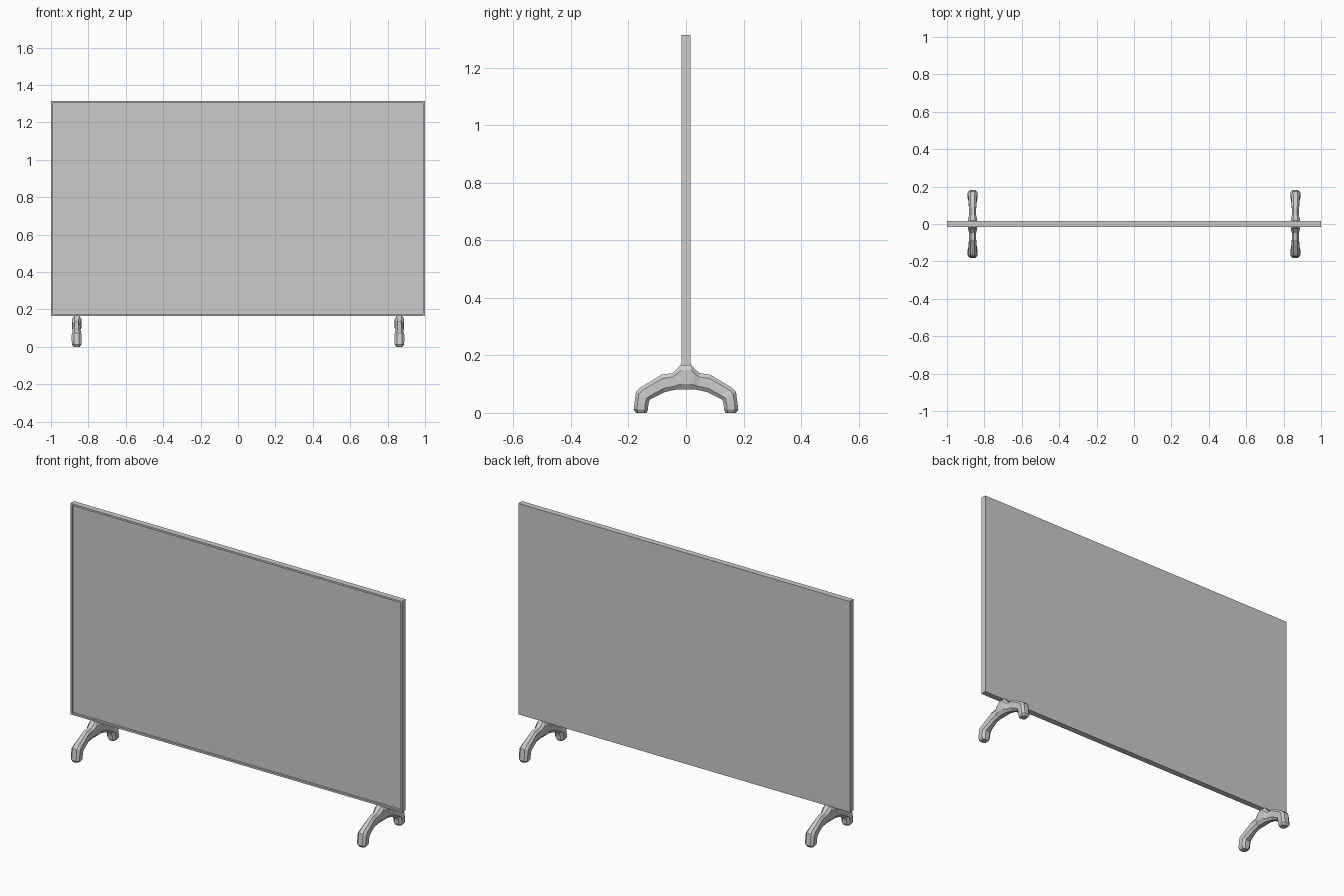
import bpy, bmesh
from mathutils import Vector

cube = bpy.data.objects.get("Cube")
if cube:
    bpy.data.objects.remove(cube, do_unlink=True)

# Single plain grey material
grey = bpy.data.materials.new("plain_grey")
grey.use_nodes = True
colour = (0.6, 0.6, 0.6, 1)
grey.diffuse_color = colour
grey.node_tree.nodes["Principled BSDF"].inputs["Base Color"].default_value = colour


def add_object(name, bm):
    bmesh.ops.recalc_face_normals(bm, faces=bm.faces)
    mesh = bpy.data.meshes.new(name)
    bm.to_mesh(mesh)
    bm.free()
    mesh.materials.append(grey)
    obj = bpy.data.objects.new(name, mesh)
    bpy.context.collection.objects.link(obj)
    return obj


# Screen panel: thin box whose front is inset and recessed behind a bezel
BOTTOM, TOP, THICK = 0.165, 1.315, 0.032
bm = bmesh.new()
bmesh.ops.create_cube(bm, size=1)
bmesh.ops.scale(bm, vec=(2, THICK, TOP - BOTTOM), verts=bm.verts)
bmesh.ops.translate(bm, vec=(0, 0, (TOP + BOTTOM) / 2), verts=bm.verts)
front = min(bm.faces, key=lambda f: f.calc_center_median().y)
bmesh.ops.inset_region(bm, faces=[front], thickness=0.014)
bmesh.ops.inset_region(bm, faces=[front], thickness=0.0005)
bmesh.ops.translate(bm, vec=(0, 0.01, 0), verts=front.verts)
add_object("screen_panel", bm)

# Half an arched leg, from foot to hub: outer (y, z), inner (y, z), half width
HALF = [
    ((-.174, 0), (-.137, 0), .017),
    ((-.182, .012), (-.132, .012), .025),
    ((-.179, .035), (-.131, .03), .026),
    ((-.174, .073), (-.127, .045), .026),
    ((-.162, .086), (-.115, .052), .023),
    ((-.085, .133), (-.075, .072), .019),
    ((-.048, .138), (-.040, .080), .019),
    ((-.030, .153), (-.025, .082), .024),
    ((-.018, .168), (-.015, .082), .025),
]


def flip(p):
    return (-p[0], p[1])


STATIONS = HALF + [(flip(o), flip(i), w) for o, i, w in reversed(HALF)]


def leg(name, x):
    bm = bmesh.new()
    rings = []
    for outer, inner, w in STATIONS:
        a, b = Vector((x, *outer)), Vector((x, *inner))
        # Chamfered cross-section: (position from outer to inner, side)
        section = [(0, -.5), (0, .5), (.22, 1), (.78, 1),
                   (1, .5), (1, -.5), (.78, -1), (.22, -1)]
        rings.append([bm.verts.new(a.lerp(b, t) + Vector((s * w, 0, 0)))
                      for t, s in section])
    for r, q in zip(rings, rings[1:]):
        for k in range(len(r)):
            n = (k + 1) % len(r)
            bm.faces.new((r[k], r[n], q[n], q[k]))
    bm.faces.new(rings[0])
    bm.faces.new(rings[-1])
    add_object(name, bm)


for side, sign in (("left", 1), ("right", -1)):
    leg(side + "_leg", sign * 0.863)
